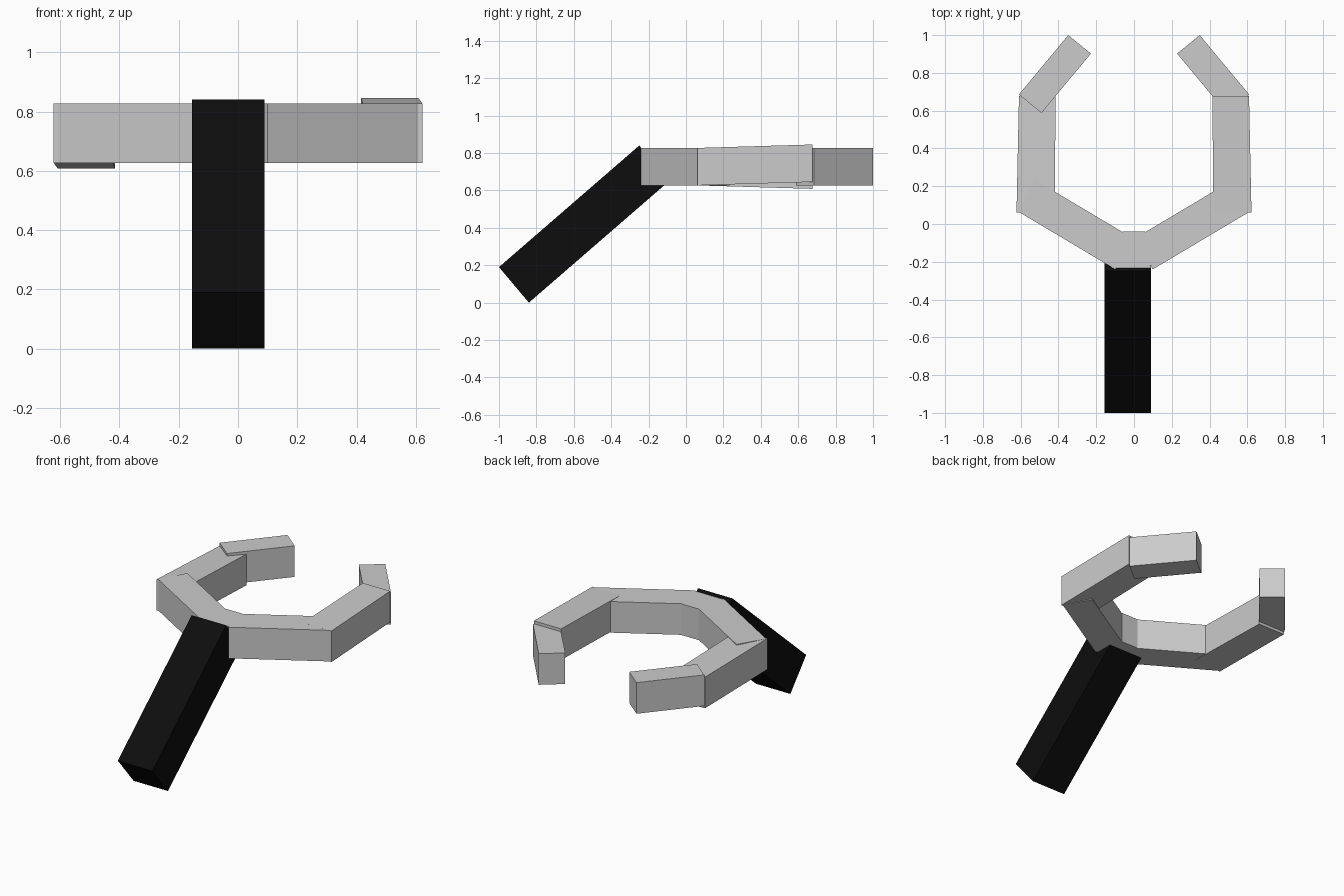
import bpy, bmesh
from mathutils import Vector

if "Cube" in bpy.data.objects:
    bpy.data.objects.remove(bpy.data.objects["Cube"])


def extrude_ring(name, ring, offset):
    """Solid made by sweeping a flat outline along an offset vector."""
    bm = bmesh.new()
    a = [bm.verts.new(p) for p in ring]
    b = [bm.verts.new(Vector(p) + Vector(offset)) for p in ring]
    n = len(ring)
    bm.faces.new(a)
    bm.faces.new(b[::-1])
    for i in range(n):
        bm.faces.new((a[i], a[(i + 1) % n], b[(i + 1) % n], b[i]))
    bmesh.ops.recalc_face_normals(bm, faces=bm.faces)
    mesh = bpy.data.meshes.new(name)
    bm.to_mesh(mesh)
    bm.free()
    obj = bpy.data.objects.new(name, mesh)
    bpy.context.collection.objects.link(obj)
    return obj


def bar(name, outline, z=0.627, height=0.2, tilt=0.0, side=1):
    """Ring bar from a plan outline; tilt is the rise per unit of y."""
    ring = [(side * x, y, z + tilt * (y - 0.06)) for x, y in outline]
    return extrude_ring(name, ring, (0, 0, height))


# Slanted handle
handle = extrude_ring(
    "handle",
    [(-0.155, -1.0, 0.19), (-0.155, -0.84, 0.0),
     (-0.155, -0.09, 0.65), (-0.155, -0.25, 0.84)],
    (0.245, 0, 0))
black = bpy.data.materials.new("black")
black.diffuse_color = (0.004, 0.004, 0.004, 1)
black.use_nodes = True
black.node_tree.nodes["Principled BSDF"].inputs["Base Color"].default_value = black.diffuse_color
handle.data.materials.append(black)

# Centre of the fork
bar("fork_base", [(-0.12, -0.232), (0.09, -0.232), (0.06, -0.04), (-0.06, -0.04)])

# Spreading bars, straight side bars and inward tips
diagonal = [(0.62, 0.07), (0.523, 0.233), (0.003, -0.077), (0.1, -0.24)]
upright = [(0.622, 0.062), (0.42, 0.062), (0.415, 0.677), (0.609, 0.677)]
tip = [(0.61, 0.685), (0.49, 0.588), (0.228, 0.902), (0.348, 1.0)]
for label, side, tilt in (("right", 1, 0.03), ("left", -1, -0.03)):
    bar(label + "_diagonal", diagonal, side=side)
    bar(label + "_side", upright, tilt=tilt, side=side)
    bar(label + "_tip", tip, side=side)
